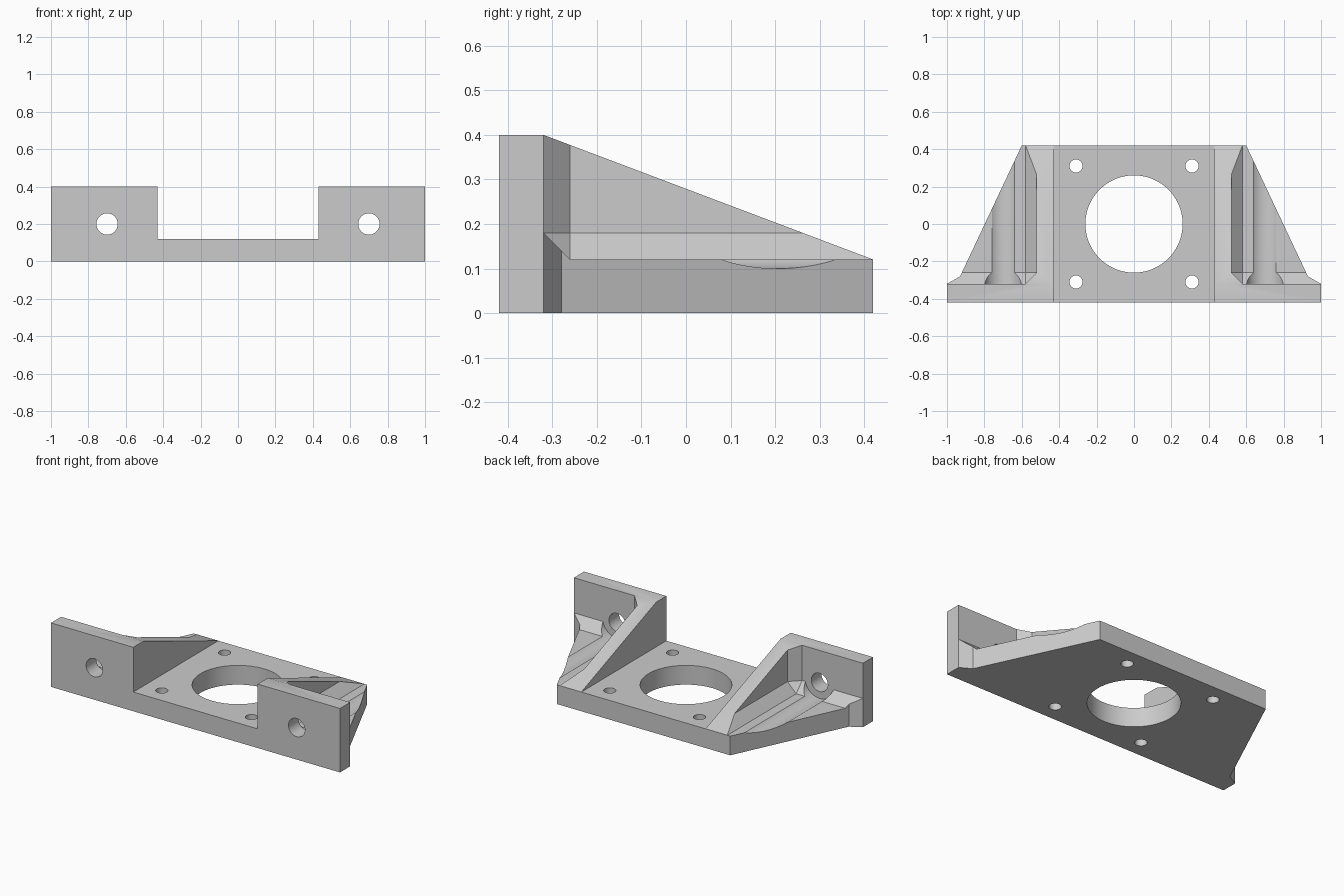
import bpy, bmesh, math
from mathutils import Vector

cube = bpy.data.objects.get("Cube")
if cube:
    bpy.data.objects.remove(cube, do_unlink=True)

PLATE = 0.12      # base plate thickness
TALL = 0.40       # mounting flange height
CHAMFER = 0.06    # reinforcing chamfer in the corner pockets


def make_object(name, bm):
    bmesh.ops.recalc_face_normals(bm, faces=bm.faces)
    mesh = bpy.data.meshes.new(name)
    bm.to_mesh(mesh)
    bm.free()
    obj = bpy.data.objects.new(name, mesh)
    bpy.context.collection.objects.link(obj)
    return obj


def prism(name, points, direction):
    """Extrude a closed outline along a direction."""
    bm = bmesh.new()
    face = bm.faces.new([bm.verts.new(p) for p in points])
    new = bmesh.ops.extrude_face_region(bm, geom=[face])["geom"]
    verts = [v for v in new if isinstance(v, bmesh.types.BMVert)]
    bmesh.ops.translate(bm, verts=verts, vec=direction)
    return make_object(name, bm)


def box(name, low, high):
    (x0, y0, z0), (x1, y1, z1) = low, high
    base = [(x0, y0, z0), (x1, y0, z0), (x1, y1, z0), (x0, y1, z0)]
    return prism(name, base, (0, 0, z1 - z0))


def cylinder(name, radius, start, direction, sides=64):
    start, direction = Vector(start), Vector(direction)
    rotation = Vector((0, 0, 1)).rotation_difference(direction)
    ring = []
    for i in range(sides):
        a = math.tau * i / sides
        ring.append(start + rotation @ Vector((radius * math.cos(a), radius * math.sin(a), 0)))
    return prism(name, ring, direction)


def pocket(side):
    """Corner pocket whose three inner edges are chamfered."""
    x, y, z = side * 0.52, -0.32, PLATE
    obj = box("pocket_cutter", (x, y, z), (side * 1.3, 0.7, 0.7))
    bm = bmesh.new()
    bm.from_mesh(obj.data)
    corner = min(bm.verts, key=lambda v: (v.co - Vector((x, y, z))).length)
    bmesh.ops.bevel(bm, geom=list(corner.link_edges), offset=CHAMFER,
                    offset_type='OFFSET', segments=1, affect='EDGES')
    bmesh.ops.recalc_face_normals(bm, faces=bm.faces)
    bm.to_mesh(obj.data)
    bm.free()
    return obj


def cut(body, cutter):
    cutter.hide_render = True
    mod = body.modifiers.new("cut", 'BOOLEAN')
    mod.operation = 'DIFFERENCE'
    mod.solver = 'EXACT'
    mod.object = cutter
    bpy.context.view_layer.objects.active = body
    bpy.ops.object.modifier_apply(modifier=mod.name)
    bpy.data.objects.remove(cutter, do_unlink=True)


# Full-height block with the tapered plan outline
half = [(1, -0.42), (1, -0.32), (0.93, -0.28), (0.6, 0.42)]
outline = half + [(-x, y) for x, y in reversed(half)]
bracket = prism("mounting_bracket", [(x, y, 0) for x, y in outline], (0, 0, TALL))

# Sloped top of the ribs
slope = [(-0.34, 0.4076), (0.6, 0.0524), (0.6, 0.8), (-0.34, 0.8)]
cut(bracket, prism("slope_cutter", [(-1.5, y, z) for y, z in slope], (3, 0, 0)))

# Open bay between the ribs
cut(bracket, box("bay_cutter", (-0.43, -0.8, PLATE), (0.43, 0.8, 0.8)))

# Pockets, tool channels and bolt holes on both sides
for side in (1, -1):
    cut(bracket, pocket(side))
    cut(bracket, cylinder("channel_cutter", 0.1, (side * 0.7, -0.32, 0.2), (0, 1, 0)))
    cut(bracket, cylinder("bolt_cutter", 0.057, (side * 0.7, -0.6, 0.2), (0, 0.5, 0)))

# Large central bore and four screw holes
cut(bracket, cylinder("bore_cutter", 0.26, (0, 0, -0.2), (0, 0, 0.6), 96))
for x in (-0.31, 0.31):
    for y in (-0.31, 0.31):
        cut(bracket, cylinder("screw_cutter", 0.035, (x, y, -0.2), (0, 0, 0.6), 32))

# Single grey finish
grey = bpy.data.materials.new("plain_grey")
grey.use_nodes = True
colour = (0.6, 0.6, 0.6, 1)
grey.diffuse_color = colour
grey.node_tree.nodes["Principled BSDF"].inputs["Base Color"].default_value = colour
bracket.data.materials.clear()
bracket.data.materials.append(grey)

bpy.ops.object.select_all(action='DESELECT')
bracket.select_set(True)
bpy.context.view_layer.objects.active = bracket
bpy.ops.object.shade_smooth_by_angle(angle=math.radians(25))
